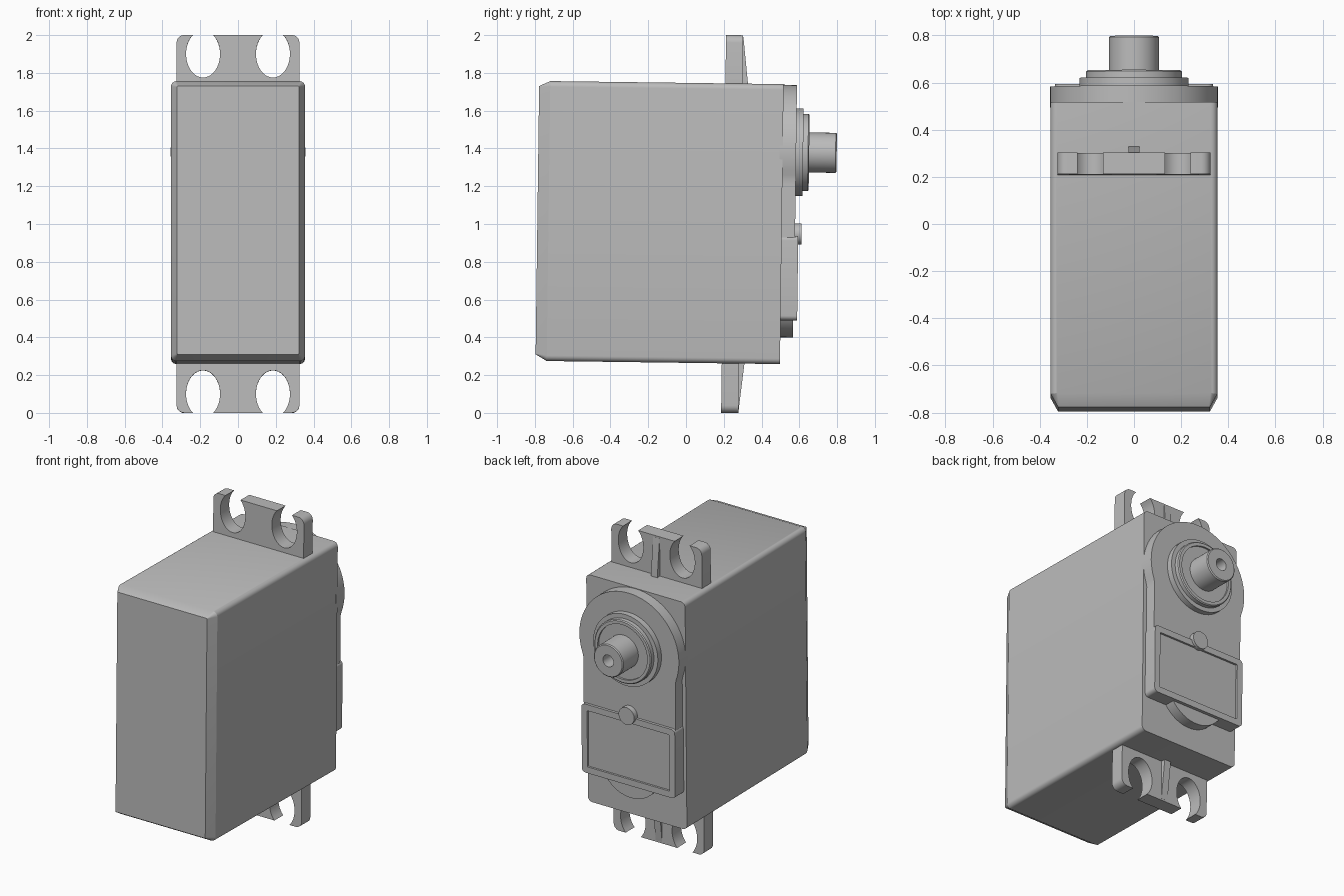
import bpy, bmesh
from math import pi, sin, cos, radians, asin
from mathutils import Matrix

cube = bpy.data.objects.get("Cube")
if cube:
    bpy.data.objects.remove(cube, do_unlink=True)

grey = bpy.data.materials.new("plain grey")
grey.use_nodes = True
COLOUR = (0.5, 0.5, 0.5, 1)
grey.diffuse_color = COLOUR
grey.node_tree.nodes["Principled BSDF"].inputs["Base Color"].default_value = COLOUR

# The whole model leans back slightly about its middle
LEAN = Matrix.Translation((0, 0, 1)) @ Matrix.Rotation(-0.0131, 4, 'X')


def arc(cx, cz, rx, rz, a0, a1, n):
    """Points on an elliptical arc in the x-z plane."""
    return [(cx + rx * cos(a0 + (a1 - a0) * i / n),
             cz + rz * sin(a0 + (a1 - a0) * i / n)) for i in range(n + 1)]


def circle(r, cz, n=64):
    return arc(0, cz, r, r, 0, 2 * pi, n)[:-1]


def rounded_rect(hw, z0, z1, r, n=6):
    pts = []
    for k, (cx, cz) in enumerate([(hw - r, z1 - r), (r - hw, z1 - r),
                                  (r - hw, z0 + r), (hw - r, z0 + r)]):
        pts += arc(cx, cz, r, r, k * pi / 2, (k + 1) * pi / 2, n)
    return pts


def loft(name, sections):
    """Join (outline, y) sections along y and cap both ends."""
    bm = bmesh.new()
    rings = [[bm.verts.new((x, y, z)) for x, z in pts] for pts, y in sections]
    n = len(rings[0])
    for a, b in zip(rings, rings[1:]):
        for i in range(n):
            j = (i + 1) % n
            bm.faces.new((a[i], a[j], b[j], b[i]))
    bm.faces.new(rings[0][::-1])
    bm.faces.new(rings[-1])
    bmesh.ops.recalc_face_normals(bm, faces=bm.faces)
    bm.transform(LEAN)
    mesh = bpy.data.meshes.new(name)
    bm.to_mesh(mesh)
    bm.free()
    mesh.materials.append(grey)
    obj = bpy.data.objects.new(name, mesh)
    bpy.context.collection.objects.link(obj)
    bpy.ops.object.select_all(action='DESELECT')
    obj.select_set(True)
    bpy.context.view_layer.objects.active = obj
    bpy.ops.object.shade_smooth_by_angle(angle=radians(25))
    return obj


# Case with a chamfered front
full = rounded_rect(0.355, -0.735, 0.747, 0.03)
loft("case", [(rounded_rect(0.322, -0.70, 0.72, 0.004), -0.787),
              (full, -0.728), (full, 0.507)])

# Gear cover: a disc at the top running into a straight plate
SHAFT_Z, COVER_R, COVER_W = 0.387, 0.357, 0.33
a = asin(0.22 / COVER_R)
cover = arc(0, SHAFT_Z, COVER_R, COVER_R, -a, pi + a, 56)
cover += [(-COVER_W, SHAFT_Z - 0.24), (-COVER_W, -0.3),
          (COVER_W, -0.3), (COVER_W, SHAFT_Z - 0.24)]
# keep the lower disc corners at least as wide as the plate
cover = [(max(abs(x), COVER_W) * (1 if x > 0 else -1), z) if z < SHAFT_Z - 0.1
         else (x, z) for x, z in cover]
loft("gear_cover", [(cover, 0.49), (cover, 0.578)])

# Framed panel with a shallow recess
outer = rounded_rect(0.335, -0.503, -0.055, 0.025)
inner = rounded_rect(0.295, -0.462, -0.095, 0.004)
loft("panel_frame", [(outer, 0.49), (outer, 0.595), (inner, 0.595), (inner, 0.582)])

# Round button on the panel and round boss below it
loft("panel_button", [(circle(0.056, -0.045, 32), 0.56), (circle(0.056, -0.045, 32), 0.612)])
loft("lower_boss", [(circle(0.215, -0.378), 0.49), (circle(0.215, -0.378), 0.574)])

# Output collar and hollow shaft, as turned profiles of (radius, y)
collar = [(0.232, 0.56), (0.232, 0.615), (0.204, 0.615), (0.204, 0.641),
          (0.198, 0.647), (0.178, 0.647), (0.178, 0.635)]
shaft = [(0.106, 0.61), (0.106, 0.787), (0.1, 0.793), (0.038, 0.793), (0.038, 0.68)]
for name, profile in (("output_collar", collar), ("output_shaft", shaft)):
    loft(name, [(circle(r, SHAFT_Z), y) for r, y in profile])

# Mounting ears with open elliptical slots, each with a tapered rib
END, SLOT_X, SLOT_Z, SLOT_RX, SLOT_RZ = 1.003, 0.185, 0.903, 0.09, 0.125
b = asin((END - SLOT_Z) / SLOT_RZ)
half = [(-0.325, 0.7)] + arc(-0.285, END - 0.04, 0.04, 0.04, pi, pi / 2, 6)
half += arc(-SLOT_X, SLOT_Z, SLOT_RX, SLOT_RZ, pi - b, 2 * pi + b, 32)
ear = half + [(-x, z) for x, z in reversed(half)]
for side, flip in (("upper", False), ("lower", True)):
    def place(pts):
        return [(x, 0.006 - z) for x, z in pts] if flip else pts
    loft(side + "_ear", [(place(ear), 0.199), (place(ear), 0.29)])
    rib_root = [(-0.023, 0.7), (0.023, 0.7), (0.023, END - 0.01), (-0.023, END - 0.01)]
    rib_crest = [(-0.023, 0.7), (0.023, 0.7), (0.023, 0.74), (-0.023, 0.74)]
    loft(side + "_rib", [(place(rib_root), 0.285), (place(rib_root), 0.291),
                         (place(rib_crest), 0.319)])
